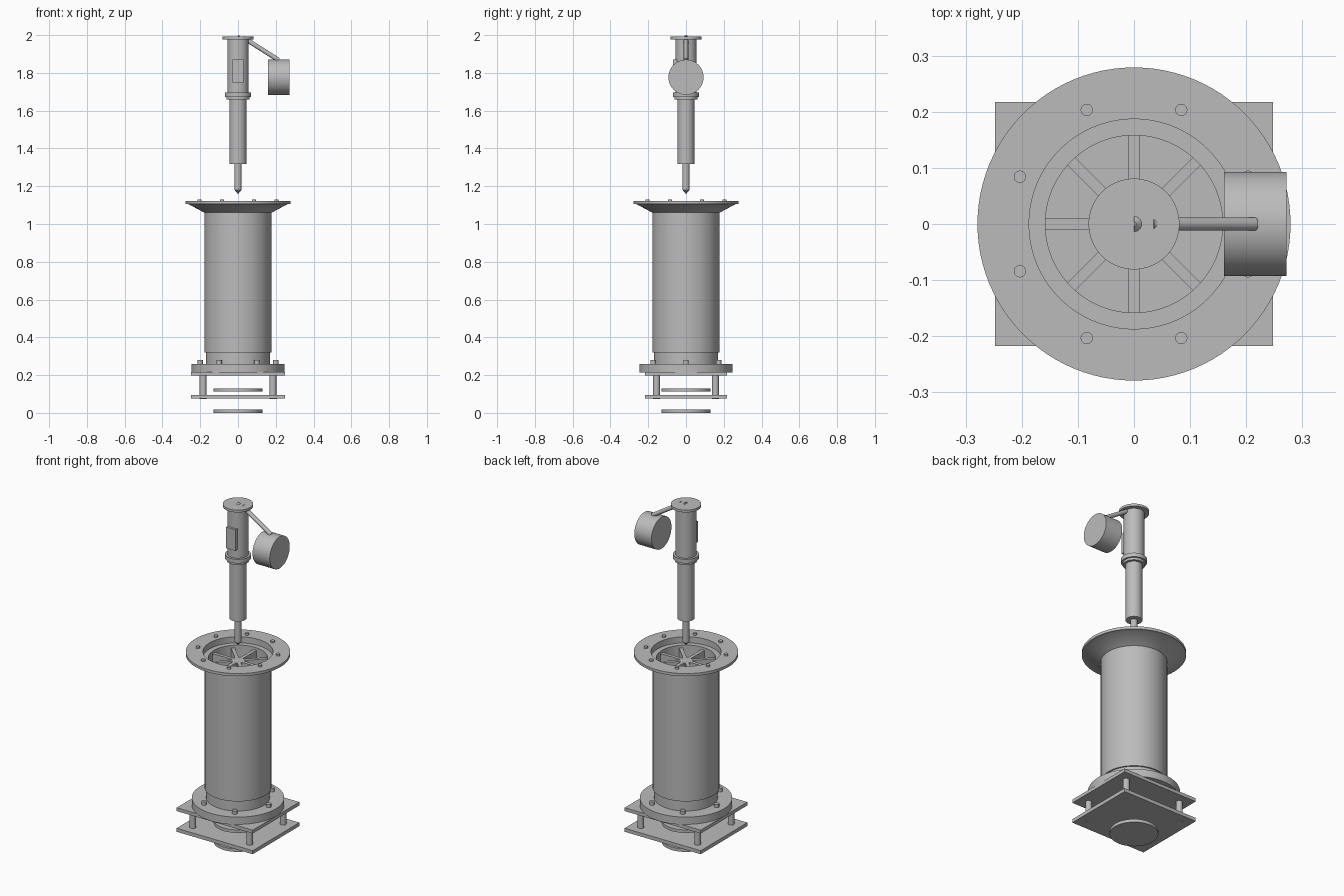
import bpy, bmesh, math
from mathutils import Vector

cube = bpy.data.objects.get("Cube")
if cube:
    bpy.data.objects.remove(cube, do_unlink=True)

gray = bpy.data.materials.new("plain_gray")
gray.use_nodes = True
GRAY = (0.5, 0.5, 0.5, 1)
gray.diffuse_color = GRAY
gray.node_tree.nodes["Principled BSDF"].inputs["Base Color"].default_value = GRAY


def finish(name, bm):
    bmesh.ops.recalc_face_normals(bm, faces=bm.faces)
    mesh = bpy.data.meshes.new(name)
    bm.to_mesh(mesh)
    bm.free()
    mesh.materials.append(gray)
    obj = bpy.data.objects.new(name, mesh)
    bpy.context.collection.objects.link(obj)
    bpy.ops.object.select_all(action='DESELECT')
    obj.select_set(True)
    bpy.context.view_layer.objects.active = obj
    bpy.ops.object.shade_smooth_by_angle(angle=math.radians(30))
    return obj


def lathe(name, profile, segments=64):
    """Spin an (r, z) profile around the z axis."""
    bm = bmesh.new()
    verts = [bm.verts.new((r, 0, z)) for r, z in profile]
    edges = [bm.edges.new(pair) for pair in zip(verts, verts[1:])]
    bmesh.ops.spin(bm, geom=verts + edges, axis=(0, 0, 1), cent=(0, 0, 0),
                   angle=math.tau, steps=segments)
    bmesh.ops.remove_doubles(bm, verts=bm.verts, dist=0.0001)
    return finish(name, bm)


def rod(name, start, end, radius, segments=24):
    """Capped cylinder between two points."""
    start, end = Vector(start), Vector(end)
    bm = bmesh.new()
    bmesh.ops.create_cone(bm, cap_ends=True, segments=segments, radius1=radius,
                          radius2=radius, depth=(end - start).length)
    turn = Vector((0, 0, 1)).rotation_difference(end - start)
    bmesh.ops.rotate(bm, verts=bm.verts, matrix=turn.to_matrix())
    bmesh.ops.translate(bm, verts=bm.verts, vec=(start + end) / 2)
    return finish(name, bm)


def box(name, low, high, angle=0):
    bm = bmesh.new()
    bmesh.ops.create_cube(bm, size=1)
    low, high = Vector(low), Vector(high)
    bmesh.ops.scale(bm, verts=bm.verts, vec=high - low)
    bmesh.ops.translate(bm, verts=bm.verts, vec=(low + high) / 2)
    obj = finish(name, bm)
    obj.rotation_euler.z = angle
    return obj


def bolt_circle(name, count, offset, ring, radius, z0, z1):
    for i in range(count):
        a = offset + math.tau * i / count
        x, y = ring * math.cos(a), ring * math.sin(a)
        rod(f"{name}_{i + 1}", (x, y, z0), (x, y, z1), radius, 16)


# Base: loose discs, square plates and corner posts
rod("bottom_disc", (0, 0, 0), (0, 0, 0.018), 0.13, 64)
rod("middle_disc", (0, 0, 0.112), (0, 0, 0.13), 0.13, 64)
box("lower_plate", (-0.248, -0.217, 0.075), (0.248, 0.217, 0.096))
box("upper_plate", (-0.248, -0.217, 0.197), (0.248, 0.217, 0.217))
for sx in (-1, 1):
    for sy in (-1, 1):
        x, y = 0.185 * sx, 0.156 * sy
        rod("corner_post", (x, y, 0.074), (x, y, 0.2), 0.018)

# Round foot flange and collar
rod("foot_flange", (0, 0, 0.215), (0, 0, 0.26), 0.247, 64)
bolt_circle("foot_bolt", 6, 0, 0.2, 0.014, 0.25, 0.279)
rod("foot_collar", (0, 0, 0.25), (0, 0, 0.322), 0.17, 64)

# Hollow barrel flaring into the rim, with a stepped mouth
lathe("barrel", [(0, 0.32), (0.178, 0.32), (0.178, 1.06), (0.262, 1.105),
                 (0.279, 1.105), (0.279, 1.121), (0.187, 1.121), (0.187, 1.085),
                 (0.158, 1.085), (0.158, 0.34), (0, 0.34)], 96)
bolt_circle("rim_bolt", 8, math.pi / 8, 0.22, 0.011, 1.11, 1.131)

# Spoked guide inside the mouth
rod("guide_hub", (0, 0, 1.02), (0, 0, 1.07), 0.035, 32)
for i in range(8):
    box(f"guide_spoke_{i + 1}", (0.02, -0.01, 1.02), (0.158, 0.01, 1.07),
        math.tau * i / 8)

# Raised tool: pointed rod, sleeve, stepped collar, body and cap
lathe("tool_shaft", [(0, 1.158), (0.018, 1.18), (0.018, 1.318), (0.045, 1.318),
                     (0.045, 1.658), (0.06, 1.658), (0.06, 1.672), (0.069, 1.672),
                     (0.069, 1.696), (0.056, 1.696), (0.056, 1.978), (0.081, 1.978),
                     (0.081, 1.992), (0, 1.992)])
box("front_box", (-0.03, -0.068, 1.748), (0.03, -0.03, 1.872))

# Small half-cone marker on the cap
bm = bmesh.new()
bmesh.ops.create_cone(bm, cap_ends=True, segments=24, radius1=0.016, radius2=0.004, depth=0.01)
bmesh.ops.bisect_plane(bm, geom=bm.verts[:] + bm.edges[:] + bm.faces[:],
                       plane_co=(0, 0, 0), plane_no=(-1, 0, 0), clear_outer=True)
bmesh.ops.holes_fill(bm, edges=bm.edges)
bmesh.ops.translate(bm, verts=bm.verts, vec=(0, 0, 1.995))
finish("cap_marker", bm)

# Side arm and drum
rod("side_arm", (0.03, 0, 1.985), (0.215, 0, 1.868), 0.012)
rod("side_drum", (0.16, 0, 1.777), (0.272, 0, 1.777), 0.093, 64)
